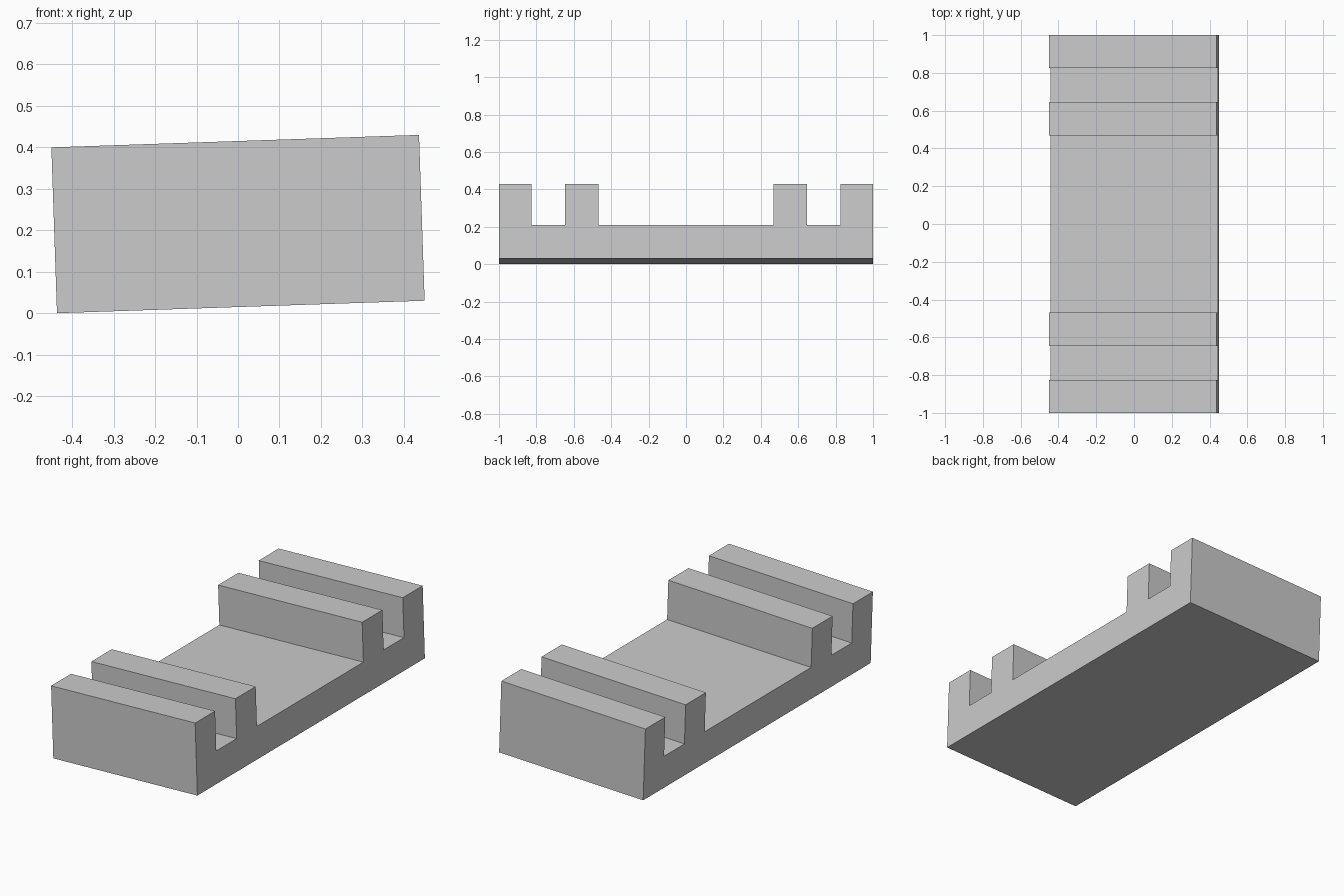
import bpy, bmesh, math
from mathutils import Matrix

cube = bpy.data.objects.get("Cube")
if cube:
    bpy.data.objects.remove(cube, do_unlink=True)

WIDTH, HEIGHT, FLOOR = 0.887, 0.40, 0.18
TILT = math.radians(1.94)

grey = bpy.data.materials.new("plain grey")
grey.use_nodes = True
colour = (0.6, 0.6, 0.6, 1)
grey.diffuse_color = colour
grey.node_tree.nodes["Principled BSDF"].inputs["Base Color"].default_value = colour

# Half of the side profile: end wall, slot, inner wall, floor; then mirrored
half = [(1, 0), (1, HEIGHT), (0.825, HEIGHT), (0.825, FLOOR),
        (0.646, FLOOR), (0.646, HEIGHT), (0.468, HEIGHT), (0.468, FLOOR)]
profile = half + [(-y, z) for y, z in reversed(half)]

# Slotted cradle: the profile extruded across the width
bm = bmesh.new()
side = bm.faces.new([bm.verts.new((-WIDTH / 2, y, z)) for y, z in profile])
extruded = bmesh.ops.extrude_face_region(bm, geom=[side])
verts = [v for v in extruded["geom"] if isinstance(v, bmesh.types.BMVert)]
bmesh.ops.translate(bm, verts=verts, vec=(WIDTH, 0, 0))
bmesh.ops.recalc_face_normals(bm, faces=bm.faces)

# Slight sideways lean, then centred and set on the ground
bmesh.ops.transform(bm, verts=bm.verts, matrix=Matrix.Rotation(-TILT, 4, "Y"))
xs = [v.co.x for v in bm.verts]
low = min(v.co.z for v in bm.verts)
bmesh.ops.translate(bm, verts=bm.verts, vec=(-(min(xs) + max(xs)) / 2, 0, -low))

mesh = bpy.data.meshes.new("slotted_cradle")
bm.to_mesh(mesh)
bm.free()
mesh.materials.append(grey)
bpy.context.collection.objects.link(bpy.data.objects.new("slotted_cradle", mesh))
